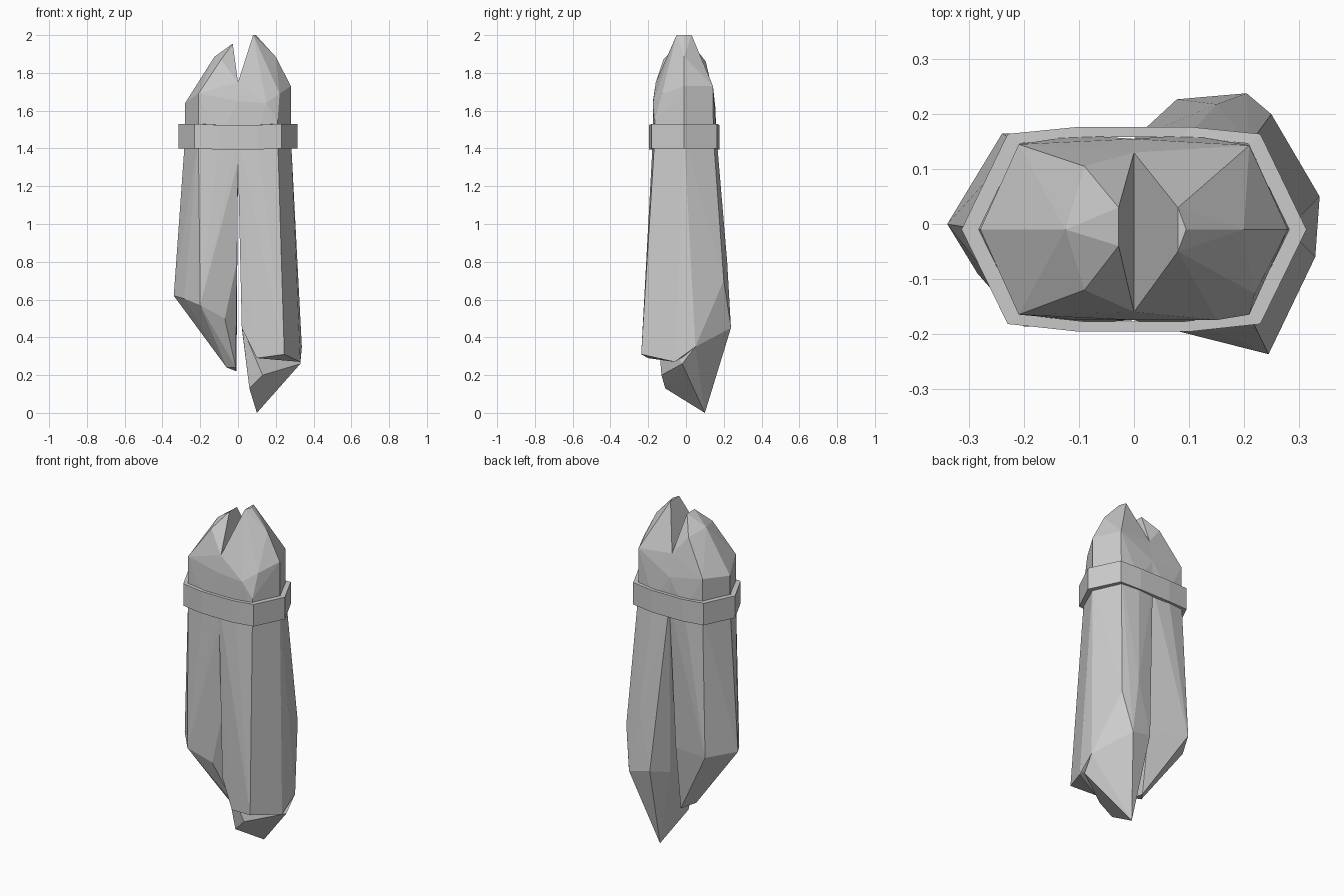
import bpy, bmesh

if "Cube" in bpy.data.objects:
    bpy.data.objects.remove(bpy.data.objects["Cube"])


def make_object(name, bm):
    bmesh.ops.recalc_face_normals(bm, faces=bm.faces)
    mesh = bpy.data.meshes.new(name)
    bm.to_mesh(mesh)
    bm.free()
    ob = bpy.data.objects.new(name, mesh)
    bpy.context.collection.objects.link(ob)
    return ob


def at_height(points, z):
    return [(x, y, z) for x, y in points]


def shard(name, points, open_z=None):
    """Faceted convex shard, left open where it meets its neighbours."""
    bm = bmesh.new()
    for p in points:
        bm.verts.new(p)
    res = bmesh.ops.convex_hull(bm, input=bm.verts)
    loose = [v for v in bm.verts if not v.link_faces]
    bmesh.ops.delete(bm, geom=loose, context='VERTS')
    bmesh.ops.recalc_face_normals(bm, faces=bm.faces)
    bmesh.ops.dissolve_limit(bm, angle_limit=0.02, verts=bm.verts, edges=bm.edges)
    if open_z is not None:
        hidden = [f for f in bm.faces
                  if all(abs(v.co.z - open_z) < 1e-4 for v in f.verts)
                  or all(abs(v.co.x) < 1e-4 for v in f.verts)]
        bmesh.ops.delete(bm, geom=hidden, context='FACES')
    return make_object(name, bm)


WAIST = 1.46
right_half = [(0, -0.175), (0.1, -0.175), (0.21, -0.165), (0.28, -0.01),
              (0.21, 0.145), (0.1, 0.162), (0, 0.155)]
left_half = [(-x, y) for x, y in right_half]
notch = [(0, -0.175, 1.65), (0, -0.16, 1.75), (0, 0.13, 1.75), (0, 0.155, 1.62)]

# Upper crystal heads, split by a notch
shard("right_crystal_head", at_height(right_half, WAIST) + notch + [
    (0.21, -0.165, 1.55), (0.15, -0.175, 1.64), (0.22, -0.127, 1.69),
    (0.28, -0.01, 1.73), (0.21, 0.143, 1.73), (0.2, -0.01, 1.885),
    (0.08, -0.05, 2.0), (0.08, 0.03, 2.0), (0.095, -0.01, 2.0)], WAIST)
shard("left_crystal_head", at_height(left_half, WAIST) + notch + [
    (-0.28, -0.01, 1.64), (-0.21, -0.165, 1.69), (-0.21, 0.145, 1.66),
    (-0.09, -0.12, 1.87), (-0.09, 0.105, 1.86), (-0.125, -0.01, 1.885),
    (-0.028, -0.04, 1.955), (-0.028, 0.03, 1.955)], WAIST)

# Lower crystal shards, parting below the band
slit = [(0, -0.175, 1.33), (0, 0.14, 1.35)]
shard("left_lower_crystal", at_height(left_half, WAIST) + slit + [
    (-0.34, 0.0, 0.62), (-0.285, -0.09, 0.605), (-0.2, -0.187, 0.57),
    (-0.005, -0.14, 0.8), (-0.07, -0.14, 0.5), (-0.01, 0.11, 0.6),
    (-0.24, 0.165, 0.62), (-0.06, -0.01, 0.24), (-0.008, 0.06, 0.22),
    (-0.012, -0.03, 0.24)], WAIST)
shard("right_lower_crystal", at_height(right_half, WAIST) + slit + [
    (0.02, -0.175, 0.45), (0.1, -0.2, 0.29), (0.245, -0.237, 0.31),
    (0.33, -0.06, 0.27), (0.338, 0.05, 0.35), (0.25, 0.2, 0.7),
    (0.15, 0.218, 0.8), (0.205, 0.238, 0.45), (0.078, 0.227, 0.48),
    (0.02, 0.12, 0.45)], WAIST)

# Broken pointed end of the right shard
shard("right_crystal_tip", [
    (0.02, -0.15, 0.46), (0.13, -0.13, 0.2), (0.06, -0.11, 0.13),
    (0.1, 0.1, 0.0), (0.33, -0.02, 0.26), (0.338, 0.05, 0.35),
    (0.205, 0.238, 0.45), (0.078, 0.227, 0.48), (0.02, 0.12, 0.45)])

# Binding band, a closed ring with a rectangular section
half = [(0.1, -0.196), (0.23, -0.182), (0.314, -0.01), (0.23, 0.164), (0.1, 0.177)]
outline = half + [(-x, y) for x, y in reversed(half)]
bm = bmesh.new()
rings = []
for inset, z in ((1, 1.4), (1, 1.53), (0.9, 1.53), (0.9, 1.4)):
    rings.append([bm.verts.new((x * inset, (y + 0.01) * inset - 0.01,
                                z - (0.006 if abs(x) < 0.2 else 0)))
                  for x, y in outline])
n = len(outline)
for k in range(4):
    a, b = rings[k], rings[(k + 1) % 4]
    for i in range(n):
        j = (i + 1) % n
        bm.faces.new((a[i], a[j], b[j], b[i]))
make_object("binding_band", bm)
